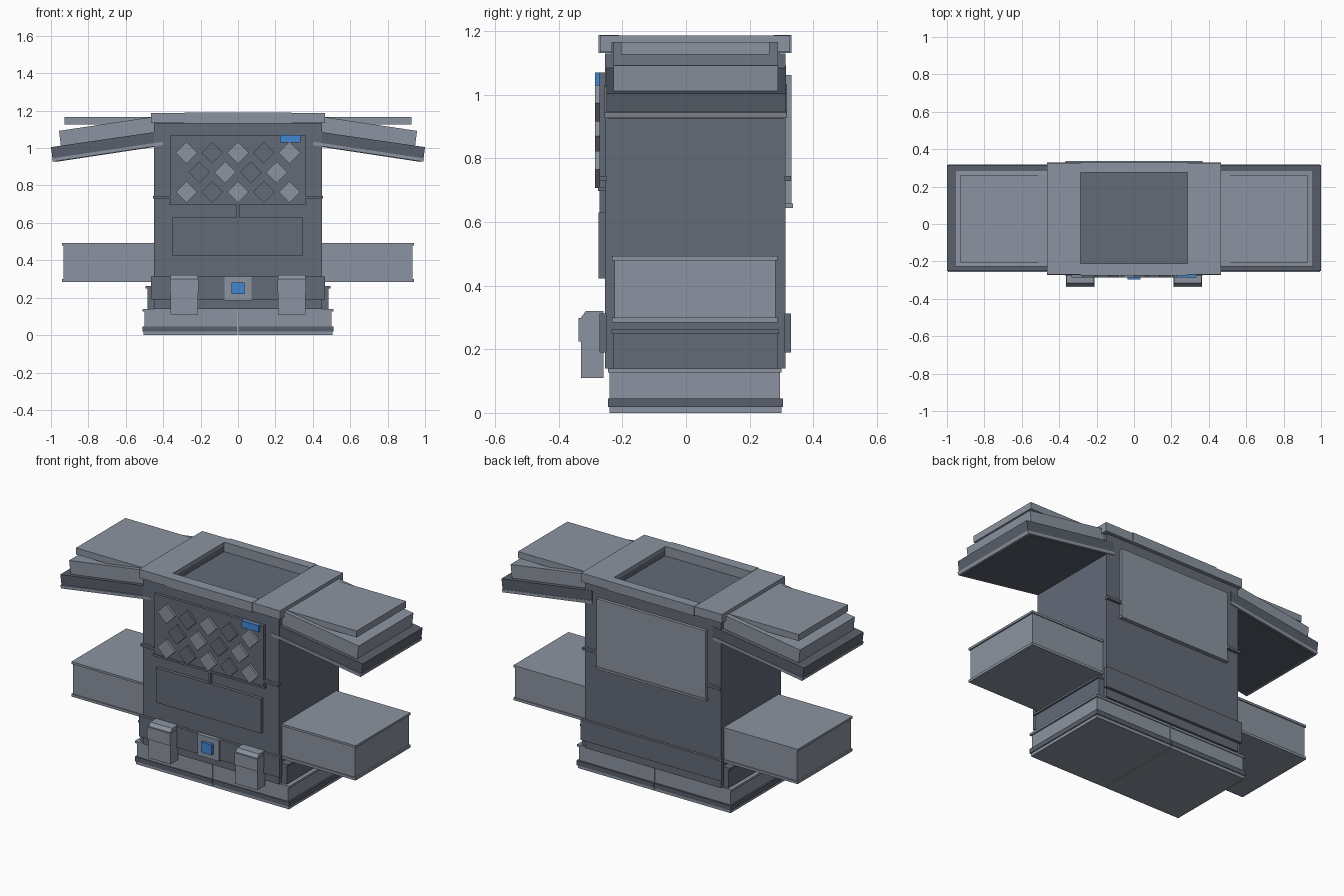
import bpy, math


def material(name, rgb):
    m = bpy.data.materials.new(name)
    m.diffuse_color = (*rgb, 1)
    return m


LIGHT = material("light grey", (0.263, 0.296, 0.354))
DARK = material("dark grey", (0.126, 0.147, 0.187))
DEEP = material("deep grey", (0.098, 0.114, 0.145))
BLUE = material("blue", (0.055, 0.242, 0.638))


def prism(name, pts, lo, hi, mat, axis="y"):
    """Extrude a counter-clockwise outline: (x, z) along y, or (y, z) along x."""
    n = len(pts)
    if axis == "y":
        verts = [(a, d, b) for d in (lo, hi) for a, b in pts]
    else:
        verts = [(d, a, b) for d in (hi, lo) for a, b in pts]
    faces = [tuple(range(n)), tuple(range(2 * n - 1, n - 1, -1))]
    faces += [(i, i + n, (i + 1) % n + n, (i + 1) % n) for i in range(n)]
    me = bpy.data.meshes.new(name)
    me.from_pydata(verts, [], faces)
    me.materials.append(mat)
    ob = bpy.data.objects.new(name, me)
    bpy.context.collection.objects.link(ob)
    return ob


def box(name, x, y, z, mat):
    return prism(name, [(x[0], z[0]), (x[1], z[0]), (x[1], z[1]), (x[0], z[1])], *y, mat)


def mirrored(ob):
    ob.modifiers.new("Mirror", "MIRROR").use_axis = (True, False, False)
    return ob


# Plinth, two halves with a seam in the middle
mirrored(box("plinth_foot", (0.002, 0.505), (-0.24, 0.30), (0, 0.018), LIGHT))
mirrored(box("plinth_band", (0.002, 0.51), (-0.245, 0.305), (0.018, 0.046), DEEP))
mirrored(box("plinth_wall", (0.002, 0.50), (-0.24, 0.295), (0.046, 0.127), LIGHT))
mirrored(box("plinth_rim", (0.002, 0.51), (-0.245, 0.30), (0.127, 0.14), LIGHT))

# Main body and its lower bands
box("body", (-0.45, 0.45), (-0.255, 0.313), (0.14, 1.13), DARK)
box("body_foot", (-0.485, 0.485), (-0.23, 0.29), (0.14, 0.25), DARK)
box("body_foot_rim", (-0.495, 0.495), (-0.235, 0.293), (0.25, 0.262), DARK)
box("front_band", (-0.465, 0.465), (-0.272, -0.25), (0.19, 0.312), DARK)
box("back_band", (-0.465, 0.465), (0.31, 0.33), (0.19, 0.312), DARK)

# Lower side shelves
mirrored(box("shelf", (0.44, 0.932), (-0.225, 0.282), (0.295, 0.483), LIGHT))
for z in ((0.285, 0.30), (0.48, 0.493)):
    mirrored(box("shelf_rim", (0.44, 0.94), (-0.232, 0.288), z, LIGHT))

# Upper sloping wings
mirrored(prism("wing_plank", [(0.4, 1.034), (0.992, 0.945), (1.0, 1.005), (0.4, 1.092)],
               -0.25, 0.315, DEEP))
mirrored(prism("wing_lip", [(0.4, 1.016), (0.99, 0.927), (0.995, 0.945), (0.4, 1.034)],
               -0.257, 0.318, LIGHT))
mirrored(prism("wing_underside", [(0.4, 1.013), (0.975, 0.926), (0.976, 0.932), (0.4, 1.02)],
               -0.245, 0.306, DEEP))
mirrored(prism("wing_pad", [(0.4, 1.09), (0.947, 1.01), (0.957, 1.092), (0.4, 1.175)],
               -0.228, 0.29, LIGHT))
mirrored(box("wing_top_plate", (0.42, 0.928), (-0.205, 0.262), (1.127, 1.166), LIGHT))

# Frame around the sunken top
mirrored(box("top_cap", (0.285, 0.466), (-0.27, 0.327), (1.165, 1.187), LIGHT))
for y in ((-0.27, -0.232), (0.29, 0.327)):
    mirrored(box("top_cap_end", (0.285, 0.466), y, (1.135, 1.166), LIGHT))
mirrored(box("top_cap_core", (0.287, 0.45), (-0.235, 0.295), (1.125, 1.166), DARK))
for y in ((-0.275, -0.21), (0.275, 0.332)):
    box("top_rail", (-0.286, 0.286), y, (1.132, 1.189), LIGHT)

# Front display panel, ledge and drawer
box("front_panel", (-0.362, 0.36), (-0.272, -0.25), (0.70, 1.07), DARK)
box("front_ledge", (-0.37, 0.367), (-0.276, -0.25), (0.697, 0.71), DARK)
box("drawer", (-0.35, 0.345), (-0.275, -0.25), (0.423, 0.63), DARK)
box("drawer_link", (-0.008, 0.008), (-0.272, -0.25), (0.63, 0.70), DARK)
for y in ((-0.272, -0.25), (0.31, 0.33)):
    mirrored(box("side_strip", (0.355, 0.455), y, (0.73, 0.745), DARK))

# Diamond tiles
for row, (z, count, lights) in enumerate(((0.975, 5, (0, 2, 4)), (0.87, 4, (1, 3)),
                                          (0.765, 5, (0, 2, 4)))):
    for i in range(count):
        x = (i - (count - 1) / 2) * 0.1375
        r = 0.058
        prism("diamond_tile", [(x, z - r), (x + r, z), (x, z + r), (x - r, z)],
              -0.286, -0.27, LIGHT if i in lights else DARK)

# Blue label at the upper corner of the panel
box("label", (0.225, 0.335), (-0.286, -0.27), (1.03, 1.07), BLUE)

# Back panel
box("back_panel", (-0.362, 0.36), (0.31, 0.332), (0.655, 1.063), LIGHT)
box("back_panel_lip", (-0.367, 0.365), (0.31, 0.337), (0.645, 0.658), LIGHT)

# Front feet with a bevelled head
mirrored(prism("foot_block", [(-0.33, 0.11), (-0.26, 0.11), (-0.26, 0.32), (-0.315, 0.32),
                              (-0.33, 0.30)], 0.215, 0.36, LIGHT, "x"))
mirrored(box("foot_head", (0.212, 0.364), (-0.338, -0.265), (0.225, 0.298), LIGHT))

# Centre clasp with blue button
box("clasp_plate", (-0.072, 0.072), (-0.28, -0.26), (0.185, 0.312), LIGHT)
box("clasp_button", (-0.035, 0.035), (-0.298, -0.27), (0.22, 0.28), BLUE)
